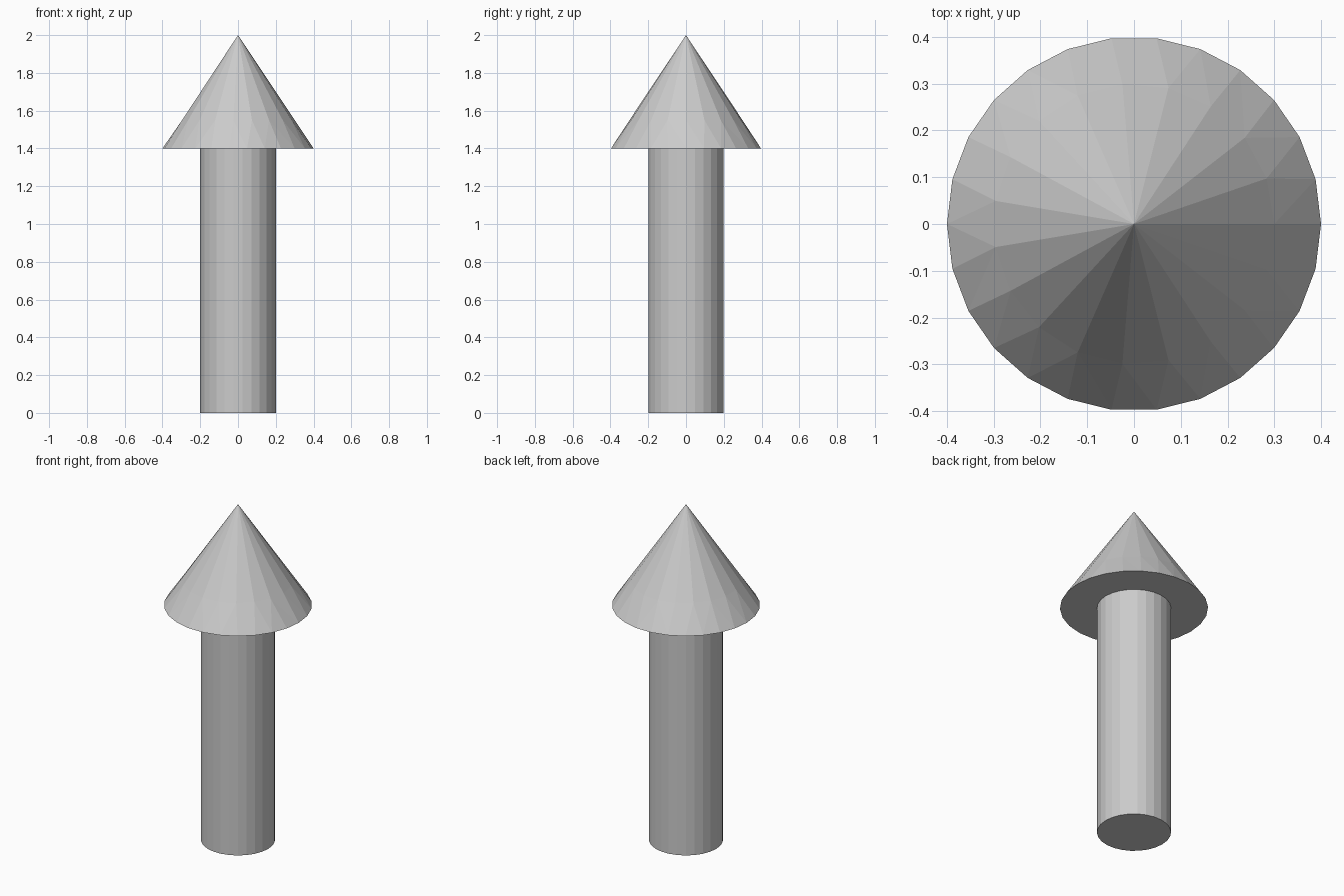
import bpy, bmesh
from math import cos, sin, tau

if "Cube" in bpy.data.objects:
    bpy.data.objects.remove(bpy.data.objects["Cube"])


def ring(bm, sides, radius, z):
    return [bm.verts.new((radius * cos(tau * i / sides), radius * sin(tau * i / sides), z))
            for i in range(sides)]


def stitch(bm, low, high):
    """Join two rings of differing side counts with a strip of triangles."""
    n, m, i, j = len(low), len(high), 0, 0
    while i < n or j < m:
        if j == m or (i < n and (i + 1) / n <= (j + 1) / m):
            bm.faces.new((low[i % n], low[(i + 1) % n], high[j % m]))
            i += 1
        else:
            bm.faces.new((low[i % n], high[(j + 1) % m], high[j % m]))
            j += 1


def band(bm, low, high):
    """Join two rings of equal side count with quads."""
    n = len(low)
    for i in range(n):
        k = (i + 1) % n
        bm.faces.new((low[i], low[k], high[k], high[i]))


def finish(name, bm):
    bmesh.ops.recalc_face_normals(bm, faces=bm.faces[:])
    mesh = bpy.data.meshes.new(name)
    bm.to_mesh(mesh)
    bm.free()
    bpy.context.collection.objects.link(bpy.data.objects.new(name, mesh))


SIDES = 26
bm = bmesh.new()

# Shaft, closed at the foot
foot = ring(bm, SIDES, 0.2, 0)
neck = ring(bm, SIDES, 0.2, 1.4)
bm.faces.new(foot[::-1])
band(bm, foot, neck)

# Flat underside of the head
rim = ring(bm, SIDES, 0.4, 1.4)
band(bm, neck, rim)

# Cone: rim, coarser middle ring, tip
middle = ring(bm, 19, 0.3, 1.55)
stitch(bm, rim, middle)
tip = bm.verts.new((0, 0, 2))
for i in range(19):
    bm.faces.new((middle[i], middle[(i + 1) % 19], tip))

finish("arrow", bm)
